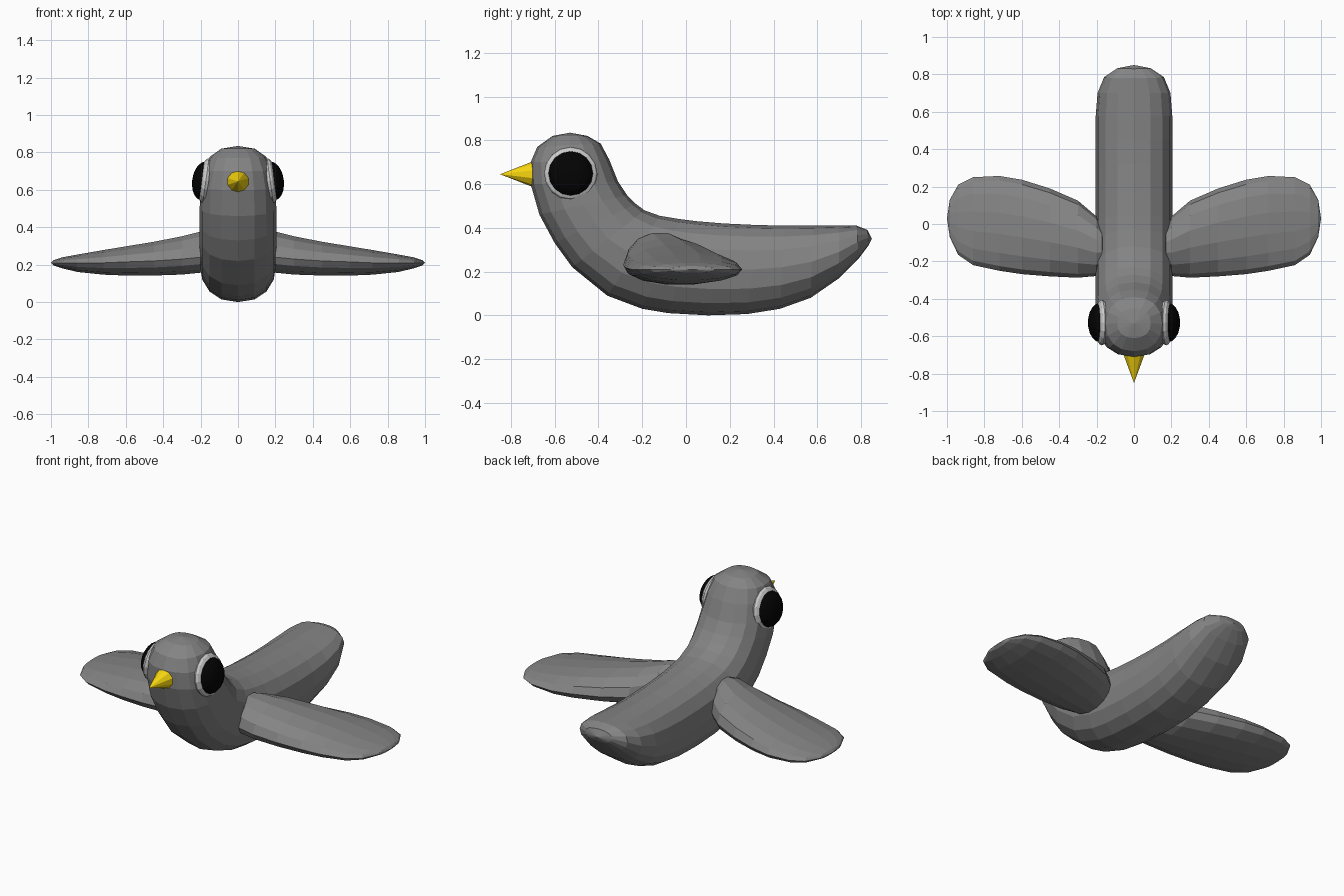
import bpy, bmesh
from math import cos, sin, pi, radians, copysign
from mathutils import Vector

if "Cube" in bpy.data.objects:
    bpy.data.objects.remove(bpy.data.objects["Cube"])


def material(name, rgb):
    m = bpy.data.materials.new(name)
    m.diffuse_color = (*rgb, 1)
    m.use_nodes = True
    m.node_tree.nodes["Principled BSDF"].inputs["Base Color"].default_value = m.diffuse_color
    return m


def power(v, e):
    return copysign(abs(v) ** e, v)


def loft(name, start, rings, end, mat):
    """Skin a list of closed rings and close both ends to a point."""
    bm = bmesh.new()
    loops = [[bm.verts.new(p) for p in r] for r in rings]
    n = len(loops[0])
    for a, b in zip(loops, loops[1:]):
        for i in range(n):
            j = (i + 1) % n
            bm.faces.new((a[i], a[j], b[j], b[i]))
    for pole, ring in ((start, loops[0]), (end, loops[-1])):
        v = bm.verts.new(pole)
        for i in range(n):
            bm.faces.new((v, ring[i], ring[(i + 1) % n]))
    bmesh.ops.recalc_face_normals(bm, faces=bm.faces)
    me = bpy.data.meshes.new(name)
    bm.to_mesh(me)
    bm.free()
    me.materials.append(mat)
    ob = bpy.data.objects.new(name, me)
    bpy.context.collection.objects.link(ob)
    return ob


def mirror_x(ob):
    """Mirrored copy on the other side of the body."""
    mod = ob.modifiers.new("mirror", 'MIRROR')
    centre = bpy.data.objects.get("mirror_centre")
    if centre is None:
        centre = bpy.data.objects.new("mirror_centre", None)
        bpy.context.collection.objects.link(centre)
        centre.hide_render = True
    mod.mirror_object = centre


grey = material("dark_grey", (.23, .23, .23))

# Body, head and tail: belly y z, back y z, half width
stations = [
    (-.61, .82, -.45, .82, .09), (-.68, .77, -.39, .785, .15),
    (-.71, .70, -.35, .71, .18), (-.71, .60, -.31, .61, .20),
    (-.67, .46, -.27, .55, .205), (-.60, .33, -.23, .51, .205),
    (-.52, .22, -.19, .48, .205), (-.36, .09, -.12, .455, .205),
    (-.20, .03, -.03, .44, .205), (-.08, .01, .05, .43, .205),
    (.10, .00, .17, .42, .205), (.28, .006, .32, .413, .205),
    (.43, .03, .45, .41, .205), (.57, .08, .58, .41, .205),
    (.70, .17, .70, .41, .195), (.79, .26, .78, .41, .16),
    (.835, .32, .83, .39, .09),
]
rings = []
for y0, z0, y1, z1, w in stations:
    low, high = Vector((0, y0, z0)), Vector((0, y1, z1))
    mid, half = (low + high) / 2, (high - low) / 2
    rings.append([mid + half * power(cos(a), .88) + Vector((w * power(sin(a), .88), 0, 0))
                  for a in (2 * pi * i / 16 for i in range(16))])
loft("body", (0, -.53, .835), rings, (0, .85, .35), grey)

# Wings: x, front y, back y, rim z, top z, bottom z
stations = [
    (.17, -.24, -.01, .25, .38, .165), (.20, -.278, .04, .24, .38, .155),
    (.30, -.287, .125, .23, .355, .145), (.45, -.28, .19, .22, .325, .14),
    (.60, -.268, .237, .215, .30, .14), (.72, -.25, .257, .21, .28, .145),
    (.86, -.22, .25, .21, .255, .16), (.94, -.165, .21, .21, .24, .18),
    (.985, -.07, .13, .21, .225, .195),
]
rings = []
for x, y0, y1, z, top, low in stations:
    ring = []
    for i in range(14):
        c, s = cos(2 * pi * i / 14), sin(2 * pi * i / 14)
        h = top - z if s > 0 else z - low
        ring.append((x, (y0 + y1) / 2 + c * (y1 - y0) / 2, z + s * h))
    rings.append(ring)
mirror_x(loft("wings", (.15, -.12, .26), rings, (1.0, .03, .21), grey))


# Eyes: pale rim and dark ball, leaning in slightly at the top
def eye_part(name, x, scale, mat):
    bpy.ops.mesh.primitive_uv_sphere_add(segments=16, ring_count=10, radius=1,
                                         location=(x, -.527, .648),
                                         rotation=(0, radians(90 - 8), 0))
    ob = bpy.context.object
    ob.name = name
    ob.scale = (scale[1], scale[1], scale[0])
    ob.data.materials.append(mat)
    mirror_x(ob)


eye_part("eye_rims", .172, (.04, .122), material("pale_grey", (.9, .9, .9)))
eye_part("eyes", .185, (.06, .104), material("black", (.001, .001, .001)))

# Beak
bpy.ops.mesh.primitive_cone_add(vertices=10, radius1=.078, radius2=0, depth=.2,
                                location=(0, -.75, .645), rotation=(radians(90), 0, 0))
beak = bpy.context.object
beak.name = "beak"
beak.data.materials.append(material("yellow", (.95, .68, .005)))
